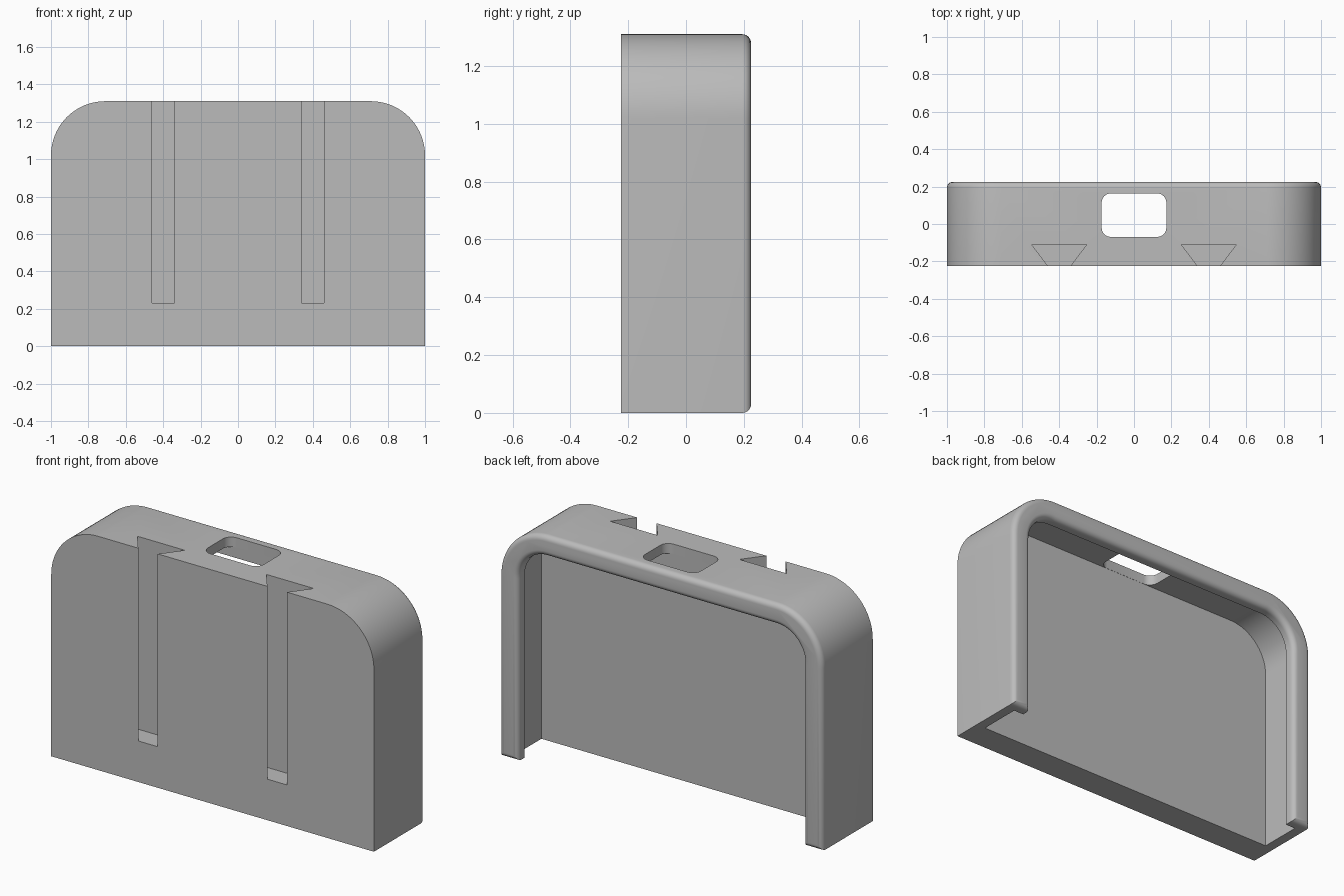
import bpy, bmesh, math

cube = bpy.data.objects.get("Cube")
if cube:
    bpy.data.objects.remove(cube, do_unlink=True)

HALF, HEIGHT, FRONT, BACK = 1.0, 1.31, -0.225, 0.225
RADIUS, WALL, LIP = 0.29, 0.055, 0.115
POCKET_FRONT, POCKET_BACK = -0.07, 0.165

grey = bpy.data.materials.new("plain grey")
grey.use_nodes = True
colour = (0.5, 0.5, 0.5, 1)
grey.diffuse_color = colour
grey.node_tree.nodes["Principled BSDF"].inputs["Base Color"].default_value = colour


def prism(name, outline, direction):
    """Extrude a closed 3D outline along a direction."""
    bm = bmesh.new()
    face = bm.faces.new([bm.verts.new(p) for p in outline])
    ext = bmesh.ops.extrude_face_region(bm, geom=[face])
    verts = [g for g in ext["geom"] if isinstance(g, bmesh.types.BMVert)]
    bmesh.ops.translate(bm, verts=verts, vec=direction)
    bmesh.ops.recalc_face_normals(bm, faces=bm.faces)
    mesh = bpy.data.meshes.new(name)
    bm.to_mesh(mesh)
    bm.free()
    obj = bpy.data.objects.new(name, mesh)
    bpy.context.collection.objects.link(obj)
    mesh.materials.append(grey)
    return obj


def arc(cx, cy, r, start, steps):
    return [(cx + r * math.cos(a), cy + r * math.sin(a))
            for a in (start + math.pi / 2 * i / steps for i in range(steps + 1))]


def arch(name, inset, bottom, y0, y1):
    """Slab with two rounded upper corners."""
    w, h, r = HALF - inset, HEIGHT - inset, RADIUS - inset
    pts = [(-w, bottom), (w, bottom)]
    pts += arc(w - r, h - r, r, 0, 20) + arc(r - w, h - r, r, math.pi / 2, 20)
    return prism(name, [(x, y0, z) for x, z in pts], (0, y1 - y0, 0))


body = arch("holder_body", 0, 0, FRONT, BACK)

# Pocket, rear opening inside the lip, and top port
cutters = [arch("pocket_cutter", WALL, -0.2, POCKET_FRONT, POCKET_BACK),
           arch("opening_cutter", LIP, -0.2, 0.1, BACK + 0.2)]
px, r = 0.173, 0.05
y0, y1 = POCKET_FRONT + 0.001, POCKET_BACK - 0.001
port = (arc(px - r, y1 - r, r, 0, 8) + arc(r - px, y1 - r, r, math.pi / 2, 8)
        + arc(r - px, y0 + r, r, math.pi, 8) + arc(px - r, y0 + r, r, -math.pi / 2, 8))
cutters.append(prism("port_cutter", [(x, y, 1.15) for x, y in port], (0, 0, 0.4)))

# Dovetail slots in the front, open at the top
depth, narrow, wide, over = 0.115, 0.06, 0.147, 0.02
slope = (wide - narrow) / depth * over
for side, cx in (("right", -0.4), ("left", 0.4)):
    half = [(narrow - slope, FRONT - over), (wide, FRONT + depth)]
    pts = half + [(-x, y) for x, y in reversed(half)]
    cutters.append(prism(side + "_slot_cutter",
                         [(cx + x, y, 0.23) for x, y in pts], (0, 0, 1.3)))

bpy.context.view_layer.objects.active = body
for cutter in cutters:
    mod = body.modifiers.new(cutter.name, "BOOLEAN")
    mod.operation, mod.solver, mod.object = "DIFFERENCE", "EXACT", cutter
    bpy.ops.object.modifier_apply(modifier=mod.name)
    bpy.data.objects.remove(cutter, do_unlink=True)

# Rounded edges all around the rear face of the lip
bm = bmesh.new()
bm.from_mesh(body.data)
bmesh.ops.remove_doubles(bm, verts=bm.verts, dist=0.0002)
rim = [e for e in bm.edges if all(abs(v.co.y - BACK) < 0.001 for v in e.verts)
       and e.calc_face_angle(0) > 0.5]
bmesh.ops.bevel(bm, geom=rim, offset=0.03, segments=6, profile=0.5, affect="EDGES")
bm.to_mesh(body.data)
bm.free()

bpy.ops.object.select_all(action="DESELECT")
body.select_set(True)
bpy.ops.object.shade_smooth_by_angle(angle=math.radians(30))
